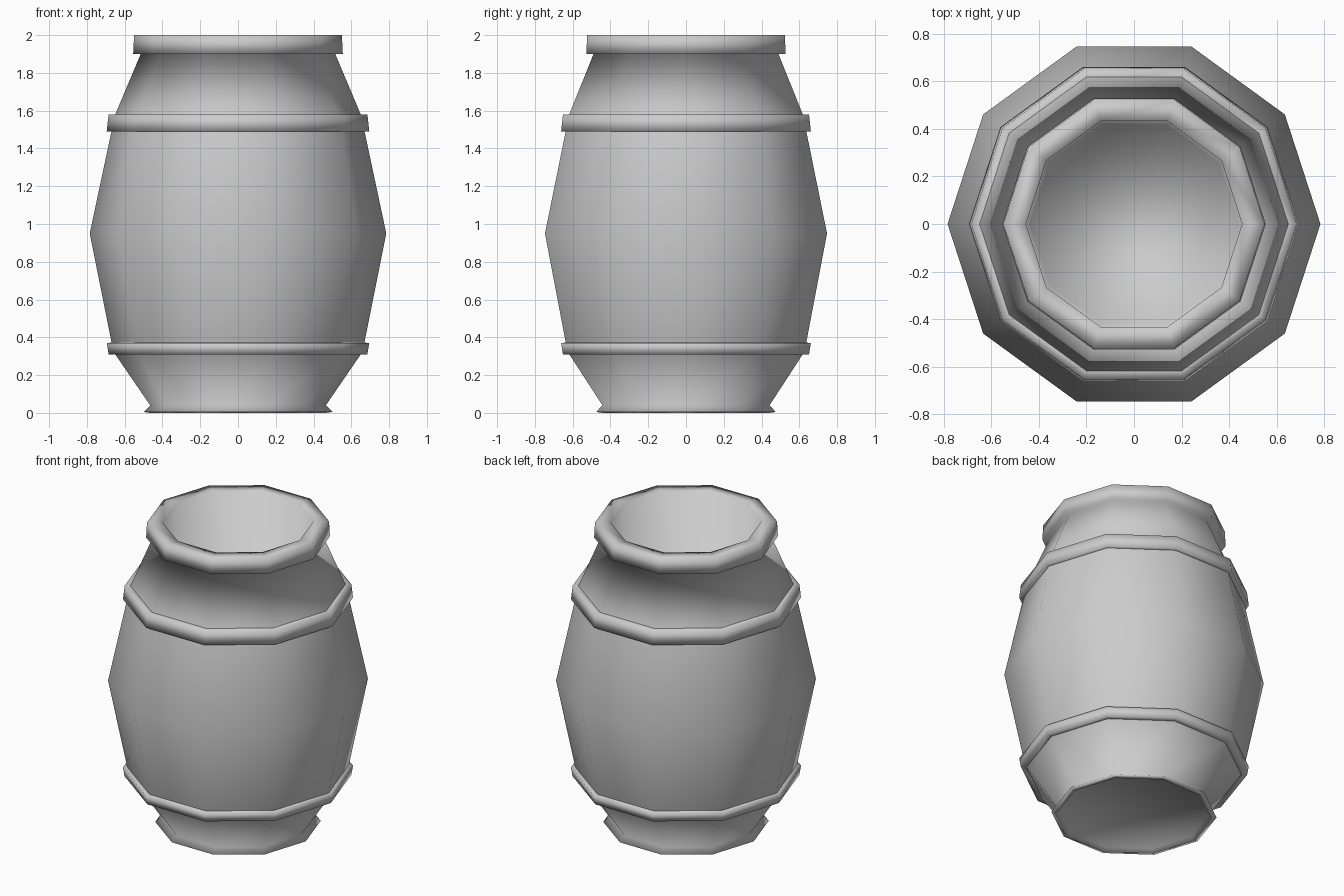
import bpy, bmesh, math

if "Cube" in bpy.data.objects:
    bpy.data.objects.remove(bpy.data.objects["Cube"])

SIDES = 10


def lathe(name, profile, closed=False):
    """Revolve (radius, z) points into a ten-sided shape; cap the ends if open."""
    bm = bmesh.new()
    rings = []
    for r, z in profile:
        rings.append([bm.verts.new((r * math.cos(2 * math.pi * i / SIDES),
                                    r * math.sin(2 * math.pi * i / SIDES), z))
                      for i in range(SIDES)])
    pairs = list(zip(rings, rings[1:]))
    if closed:
        pairs.append((rings[-1], rings[0]))
    for a, b in pairs:
        for i in range(SIDES):
            j = (i + 1) % SIDES
            bm.faces.new((a[i], a[j], b[j], b[i]))
    if not closed:
        bm.faces.new(rings[0][::-1])
        bm.faces.new(rings[-1])
    bmesh.ops.recalc_face_normals(bm, faces=bm.faces[:])
    for f in bm.faces:
        f.smooth = True
    mesh = bpy.data.meshes.new(name)
    bm.to_mesh(mesh)
    bm.free()
    obj = bpy.data.objects.new(name, mesh)
    bpy.context.collection.objects.link(obj)
    return obj


# Hollow jar: foot, belly, shoulder, rim, then down the inside to the floor
lathe("jar_body", [
    (0.45, 0.02), (0.465, 0.0), (0.50, 0.005), (0.465, 0.04),
    (0.65, 0.31), (0.67, 0.375), (0.785, 0.95), (0.67, 1.49),
    (0.65, 1.58), (0.515, 1.90),
    (0.555, 1.90), (0.55, 2.0), (0.455, 2.0),
    (0.44, 0.05),
])

# Raised bands around the belly
lathe("lower_band", [(0.62, 0.31), (0.685, 0.31), (0.695, 0.37), (0.64, 0.375)], True)
lathe("upper_band", [(0.64, 1.49), (0.695, 1.49), (0.685, 1.58), (0.62, 1.58)], True)
